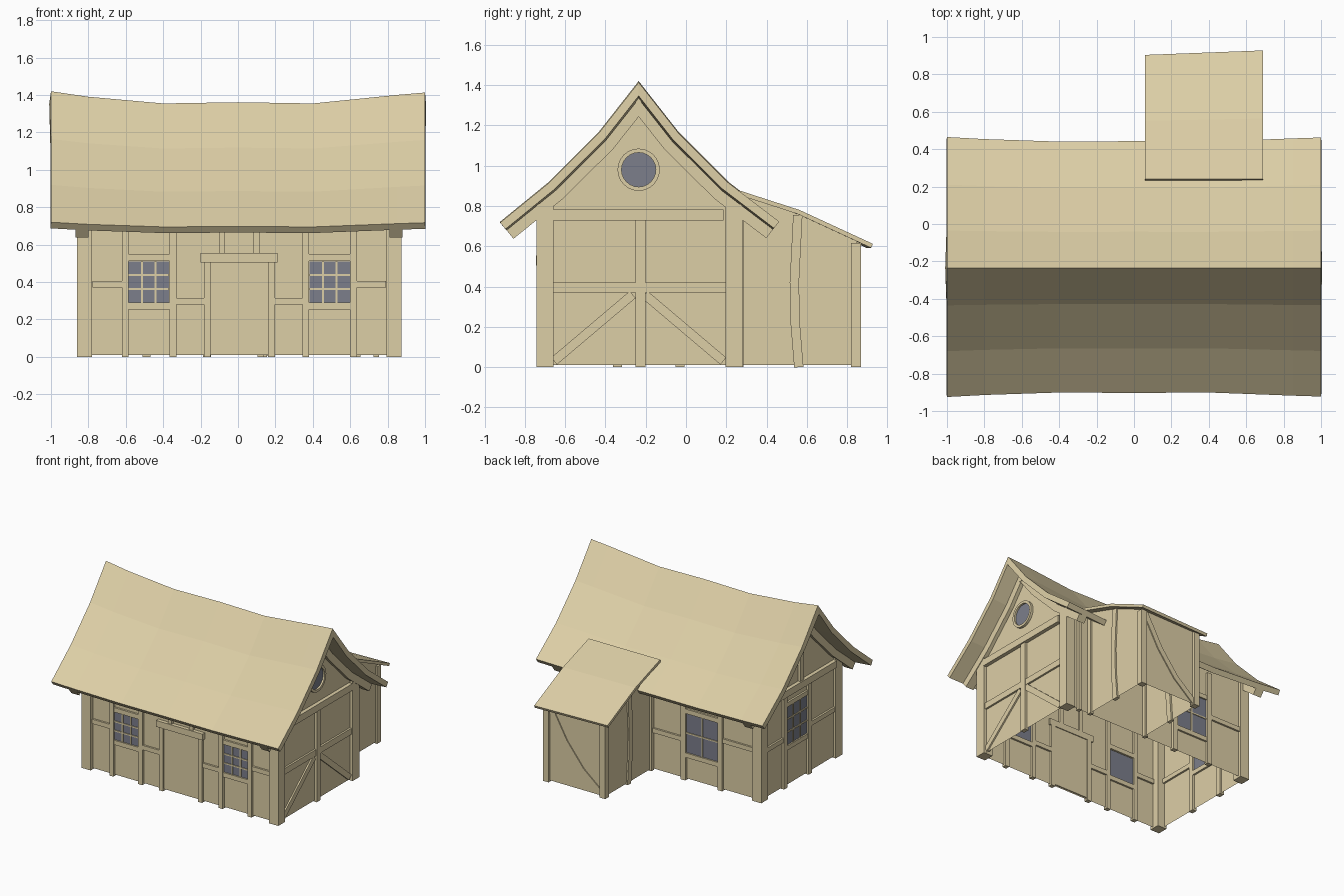
import bpy, bmesh, math
from mathutils import Vector

if "Cube" in bpy.data.objects:
    bpy.data.objects.remove(bpy.data.objects["Cube"])


def material(name, rgb):
    m = bpy.data.materials.new(name)
    m.diffuse_color = (*rgb, 1)
    m.use_nodes = True
    m.node_tree.nodes["Principled BSDF"].inputs["Base Color"].default_value = m.diffuse_color
    return m


TAN = material("plaster_and_timber", (0.72, 0.62, 0.38))
GLASS = material("window_glass", (0.20, 0.21, 0.26))

# Wall planes: (u along wall, z up, d outward) -> world position
SIDES = {
    "front": lambda u, z, d: (u, -0.715 - d, z),
    "back": lambda u, z, d: (u, 0.255 + d, z),
    "right": lambda u, z, d: (0.85 + d, u, z),
    "left": lambda u, z, d: (-0.84 - d, u, z),
    "annex_back": lambda u, z, d: (u, 0.85 + d, z),
    "annex_right": lambda u, z, d: (0.64 + d, u, z),
    "annex_left": lambda u, z, d: (0.12 - d, u, z),
}


def make(name, verts, faces, mat=TAN, recalc=True):
    bm = bmesh.new()
    vs = [bm.verts.new(v) for v in verts]
    for f in faces:
        bm.faces.new([vs[i] for i in f])
    if recalc:
        bmesh.ops.recalc_face_normals(bm, faces=bm.faces)
    me = bpy.data.meshes.new(name)
    bm.to_mesh(me)
    bm.free()
    me.materials.append(mat)
    ob = bpy.data.objects.new(name, me)
    bpy.context.collection.objects.link(ob)
    return ob


def offset(pts, dist):
    """Mitred parallel copy of a polyline."""
    pts = [Vector(p) for p in pts]
    seg = [(b - a).normalized() for a, b in zip(pts, pts[1:])]
    out = []
    for i, p in enumerate(pts):
        a, b = seg[max(i - 1, 0)], seg[min(i, len(seg) - 1)]
        na, nb = Vector((a.y, -a.x)), Vector((b.y, -b.x))
        n = (na + nb).normalized()
        out.append(p + n * dist / n.dot(na))
    return out


def beam(name, side, pts, w, out=0.02, inn=-0.015, shift=0, mat=TAN):
    """Timber of width w following a polyline on a wall."""
    P = SIDES[side]
    verts, faces = [], []
    for a, b in zip(offset(pts, shift - w / 2), offset(pts, shift + w / 2)):
        verts += [P(a.x, a.y, out), P(b.x, b.y, out), P(b.x, b.y, inn), P(a.x, a.y, inn)]
    n = len(pts)
    for i in range(n - 1):
        for k in range(4):
            l = (k + 1) % 4
            faces.append((4 * i + k, 4 * i + l, 4 * i + 4 + l, 4 * i + 4 + k))
    faces += [(0, 1, 2, 3), tuple(range(4 * n - 4, 4 * n))]
    return make(name, verts, faces, mat)


def post(side, u, z0, z1, w=0.036):
    beam(side + "_post", side, [(u, z0), (u, z1)], w)


def rail(side, u0, u1, z, w=0.036):
    beam(side + "_rail", side, [(u0, z), (u1, z)], w, out=0.015)


def wall(side, pts):
    make(side + "_wall", [SIDES[side](u, z, 0) for u, z in pts], [range(len(pts))])


def window(side, u0, u1, z0, z1, cols, rows):
    zc, uc = (z0 + z1) / 2, (u0 + u1) / 2
    beam(side + "_window_glass", side, [(u0, zc), (u1, zc)], z1 - z0, 0.004, -0.004, mat=GLASS)
    for i in range(1, cols):
        u = u0 + (u1 - u0) * i / cols
        beam(side + "_window_bar", side, [(u, z0), (u, z1)], 0.011, 0.01, 0)
    for i in range(1, rows):
        z = z0 + (z1 - z0) * i / rows
        beam(side + "_window_bar", side, [(u0, z), (u1, z)], 0.011, 0.01, 0)


# Main roof: curved gable profile swept along a sagging ridge
RY = -0.235
PROFILE = [(-0.69, 0.72, 0), (-0.445, 0.92, 0.3), (-0.20, 1.165, 0.65), (0, 1.42, 1),
           (0.20, 1.165, 0.65), (0.445, 0.92, 0.3), (0.70, 0.725, 0)]


def roof_profile(sag):
    return [(RY + y * (1 - 0.035 * sag), z - sag * (0.025 + 0.04 * t)) for y, z, t in PROFILE]


def sheet(name, stations, thick):
    n = len(stations[0][1])
    verts = [(x, y, z) for x, prof in stations for y, z in prof]
    faces = [(i * n + j, (i + 1) * n + j, (i + 1) * n + j + 1, i * n + j + 1)
             for i in range(len(stations) - 1) for j in range(n - 1)]
    ob = make(name, verts, faces, recalc=False)
    m = ob.modifiers.new("thickness", "SOLIDIFY")
    m.thickness, m.offset, m.use_even_offset = thick, -1, True


SAG = [(-1, 0), (-0.8, 0.45), (-0.4, 1), (0, 0.9), (0.4, 1), (0.85, 0.3), (1, 0.1)]
sheet("main_roof", [(x, roof_profile(s)) for x, s in SAG], 0.042)

# Annex roof
ANNEX = [(0.24, 0.885), (0.56, 0.78), (0.92, 0.612)]
sheet("annex_roof", [(0.06, [(y - 0.008 * i, z) for i, (y, z) in enumerate(ANNEX)]),
                     (0.69, [(y + 0.004 * i, z) for i, (y, z) in enumerate(ANNEX)])], 0.022)

# Walls
for s in ("front", "back"):
    wall(s, [(-0.84, 0.01), (0.85, 0.01), (0.85, 0.82), (-0.84, 0.82)])
under = offset(roof_profile(0.4), 0.045)
gable = [(-0.715, 0.01), (-0.715, 0.80)] + [tuple(p) for p in under[1:6]] + [(0.255, 0.80), (0.255, 0.01)]
for s in ("left", "right"):
    wall(s, gable)
    # Rafters under the roof edge and small ridge block
    beam("gable_rafter", s, roof_profile(0.35), 0.055, 0.03, -0.04, shift=0.068)
    beam("ridge_block", s, [(RY, 1.25), (RY, 1.34)], 0.03, 0.034, -0.02)
    beam("gable_tie_beam", s, [(-0.66, 0.755), (0.185, 0.755)], 0.055, 0.03)
wall("annex_back", [(0.12, 0.01), (0.64, 0.01), (0.64, 0.625), (0.12, 0.625)])
for s in ("annex_left", "annex_right"):
    wall(s, [(0.255, 0.01), (0.85, 0.01), (0.85, 0.625), (0.56, 0.76), (0.255, 0.86)])

# Corner posts
for x in (-0.82, 0.835):
    for y in (-0.70, 0.238):
        v = [(x + a * 0.04, y + b * 0.042, z) for z in (0, 0.81)
             for a, b in ((-1, -1), (1, -1), (1, 1), (-1, 1))]
        make("corner_post", v, [(0, 1, 2, 3), (4, 5, 6, 7)] +
             [(k, (k + 1) % 4, 4 + (k + 1) % 4, 4 + k) for k in range(4)])

# Front timber frame, mirrored about the door
for m in (-1, 1):
    c = 0.007
    for u in (0.61, 0.355, 0.172):
        post("front", c + m * u, 0, 0.82 if u > 0.2 else 0.51)
    post("front", c + m * 0.093, 0.55, 0.82, 0.032)
    for z in (0.532, 0.272):
        rail("front", c + m * 0.37, c + m * 0.60, z)
    rail("front", c + m * 0.185, c + m * 0.345, 0.298)
    rail("front", c + m * 0.625, c + m * 0.785, 0.388)
    a, b = sorted((c + m * 0.375, c + m * 0.592))
    window("front", a, b, 0.29, 0.51, 3, 3)
beam("door_lintel", "front", [(-0.20, 0.53), (0.21, 0.53)], 0.05, 0.03)
beam("door", "front", [(0.005, 0.02), (0.005, 0.505)], 0.30, 0.008, -0.008)

# Right gable timber frame with crossed braces
post("right", -0.225, 0, 0.73, 0.05)
rail("right", -0.665, 0.195, 0.395, 0.05)
for m in (-1, 1):
    beam("right_brace", "right", [(RY + m * 0.42, 0.03), (RY + m * 0.03, 0.36)], 0.045, 0.012)

# Round gable window
P = SIDES["right"]
N = 24
ring = [(math.cos(2 * math.pi * i / N), math.sin(2 * math.pi * i / N)) for i in range(N)]
make("round_window_glass", [P(RY + 0.088 * a, 0.98 + 0.088 * b, 0.006) for a, b in ring], [range(N)], GLASS)
sections = ((0.105, 0), (0.105, 0.02), (0.085, 0.02), (0.085, 0))
make("round_window_frame", [P(RY + r * a, 0.98 + r * b, d) for r, d in sections for a, b in ring],
     [(k * N + i, k * N + (i + 1) % N, (k + 1) % 4 * N + (i + 1) % N, (k + 1) % 4 * N + i)
      for k in range(4) for i in range(N)])

# Left gable timber frame and window
for u in (-0.34, -0.03):
    post("left", u, 0, 0.73, 0.045)
post("left", RY, 0.78, 1.27, 0.045)
for z in (0.31, 0.655):
    rail("left", -0.32, -0.05, z)
rail("left", -0.66, -0.36, 0.39)
rail("left", -0.01, 0.20, 0.39)
window("left", -0.318, -0.052, 0.328, 0.637, 3, 3)

# Back timber frame and window
for u in (-0.49, -0.165):
    post("back", u, 0, 0.76, 0.042)
post("back", 0.74, 0, 0.76, 0.03)
for z in (0.20, 0.55):
    rail("back", -0.47, -0.185, z)
rail("back", -0.78, -0.51, 0.40)
rail("back", -0.145, 0.12, 0.32)
window("back", -0.469, -0.186, 0.218, 0.532, 2, 2)

# Annex posts and curved braces
for s in ("annex_left", "annex_right"):
    beam("annex_corner_post", s, [(0.843, 0), (0.843, 0.615)], 0.05, 0.015, -0.035)
    beam("annex_curved_post", s, [(0.56, 0), (0.542, 0.22), (0.538, 0.42), (0.555, 0.755)], 0.046, 0.012)
    beam("annex_wall_post", s, [(0.268, 0), (0.268, 0.84)], 0.035, 0.015)
beam("annex_back_brace", "annex_back", [(0.61, 0.61), (0.47, 0.36), (0.32, 0.17), (0.14, 0.02)], 0.045, 0.008)
